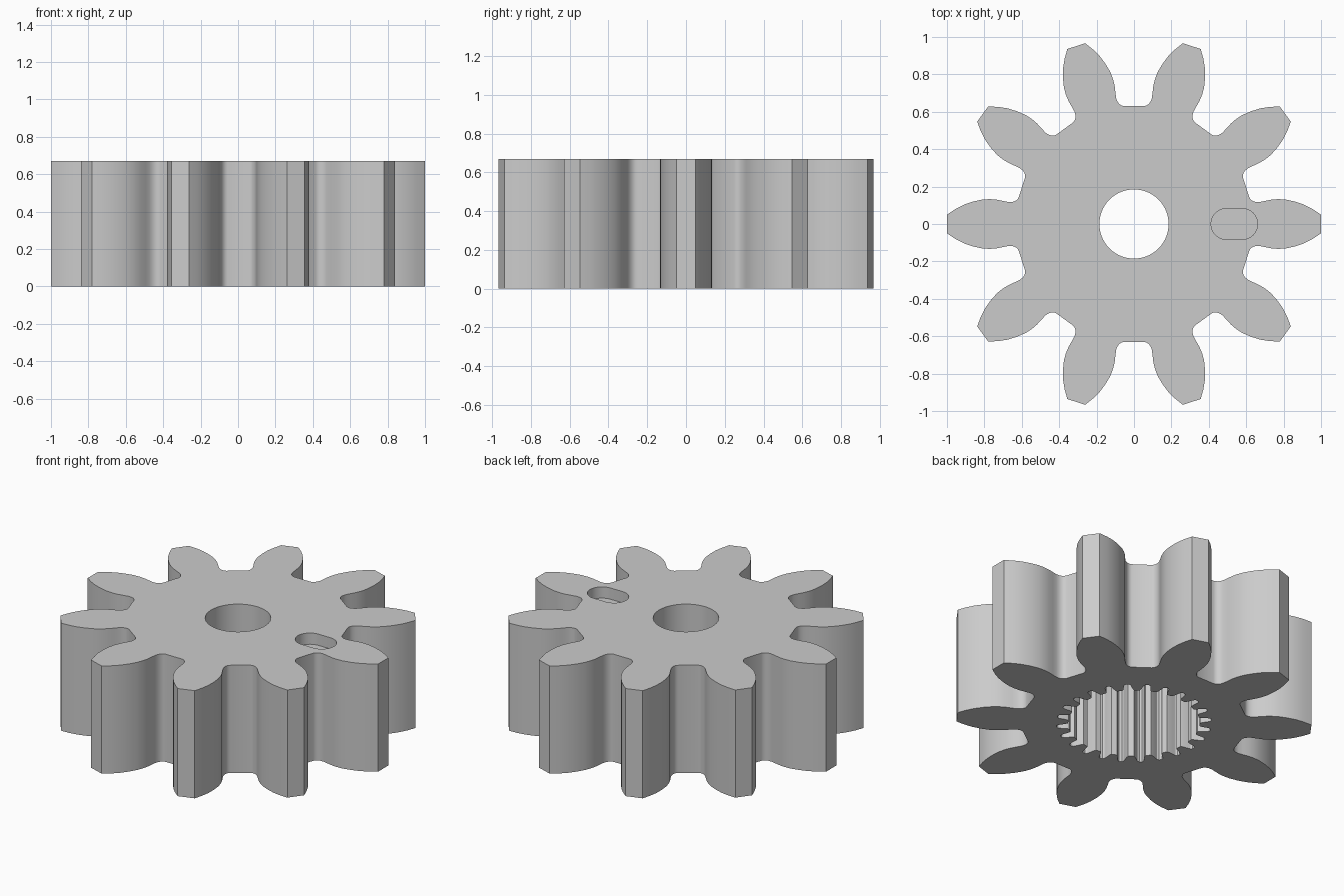
import bpy
import bmesh
from math import cos, sin, pi, radians

HEIGHT = 0.67
RECESS_DEPTH = 0.49
SLOT_DEPTH = 0.07

cube = bpy.data.objects.get("Cube")
if cube:
    bpy.data.objects.remove(cube, do_unlink=True)

grey = bpy.data.materials.new("plain grey")
grey.use_nodes = True
colour = (0.6, 0.6, 0.6, 1)
grey.diffuse_color = colour
grey.node_tree.nodes["Principled BSDF"].inputs["Base Color"].default_value = colour


def prism(name, outline, bottom, top):
    """Extrude a closed outline between two heights."""
    bm = bmesh.new()
    base = bm.faces.new([bm.verts.new((x, y, bottom)) for x, y in outline])
    result = bmesh.ops.extrude_face_region(bm, geom=[base])
    moved = [v for v in result["geom"] if isinstance(v, bmesh.types.BMVert)]
    bmesh.ops.translate(bm, verts=moved, vec=(0, 0, top - bottom))
    bmesh.ops.recalc_face_normals(bm, faces=bm.faces)
    mesh = bpy.data.meshes.new(name)
    bm.to_mesh(mesh)
    bm.free()
    mesh.materials.append(grey)
    obj = bpy.data.objects.new(name, mesh)
    bpy.context.collection.objects.link(obj)
    return obj


def ring_of_teeth(flank, count):
    """Mirror one flank (root to tip) into a tooth and repeat it round the axis."""
    tooth = [(r, -t) for r, t in flank] + [(r, t) for r, t in reversed(flank)]
    points = []
    for i in range(count):
        c, s = cos(2 * pi * i / count), sin(2 * pi * i / count)
        points += [(r * c - t * s, r * s + t * c) for r, t in tooth]
    return points


def arc(cx, radius, start, end, steps):
    angles = [radians(start + (end - start) * i / steps) for i in range(steps + 1)]
    return [(cx + radius * cos(a), radius * sin(a)) for a in angles]


# Gear body with ten curved teeth
gear_flank = [(0.617, 0.142), (0.624, 0.131), (0.635, 0.123), (0.65, 0.118),
              (0.67, 0.117), (0.70, 0.123), (0.735, 0.130), (0.77, 0.133),
              (0.81, 0.131), (0.86, 0.120), (0.91, 0.103), (0.955, 0.080),
              (1.0, 0.05)]
gear = prism("gear_body", ring_of_teeth(gear_flank, 10), 0, HEIGHT)

# Splined recess, shaft hole and shallow marker slot
spline_flank = [(0.37, 0.032), (0.385, 0.026), (0.415, 0.021),
                (0.43, 0.017), (0.438, 0.008)]
slot = arc(0.578, 0.083, -90, 90, 16) + arc(0.495, 0.083, 90, 270, 16)
cutters = [
    prism("spline_cutter", ring_of_teeth(spline_flank, 24), -0.1, RECESS_DEPTH),
    prism("hole_cutter", arc(0, 0.185, 0, 354, 59), RECESS_DEPTH - 0.1, 1),
    prism("slot_cutter", slot, HEIGHT - SLOT_DEPTH, 1),
]

bpy.ops.object.select_all(action="DESELECT")
bpy.context.view_layer.objects.active = gear
gear.select_set(True)
for cutter in cutters:
    cut = gear.modifiers.new(cutter.name, "BOOLEAN")
    cut.operation = "DIFFERENCE"
    cut.solver = "EXACT"
    cut.object = cutter
    bpy.ops.object.modifier_apply(modifier=cut.name)
    bpy.data.objects.remove(cutter, do_unlink=True)

bpy.ops.object.shade_smooth_by_angle(angle=radians(32))
